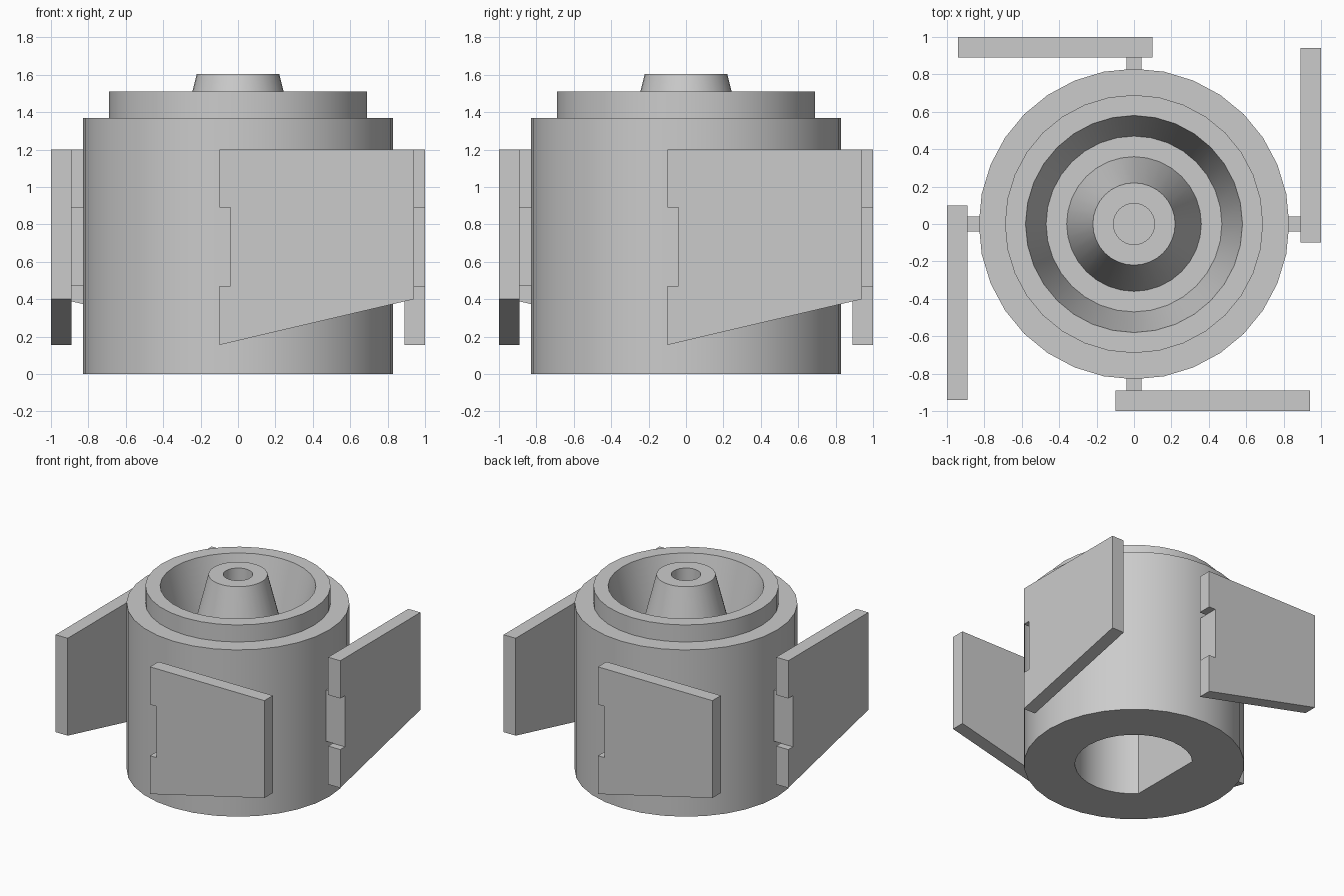
import bpy, math
from mathutils import Matrix

cube = bpy.data.objects.get("Cube")
if cube:
    bpy.data.objects.remove(cube, do_unlink=True)

GREY = (0.6, 0.6, 0.6, 1)
mat = bpy.data.materials.new("plain grey")
mat.use_nodes = True
mat.diffuse_color = GREY
mat.node_tree.nodes["Principled BSDF"].inputs["Base Color"].default_value = GREY

SEGMENTS = 32
BORE_FLAT = -0.31   # flat side of the D-shaped bore


def make(name, verts, faces):
    mesh = bpy.data.meshes.new(name)
    mesh.from_pydata(verts, [], faces)
    mesh.materials.append(mat)
    obj = bpy.data.objects.new(name, mesh)
    bpy.context.collection.objects.link(obj)
    return obj


def extrude_y(name, outline, y0, y1):
    """Closed plate from an x-z outline, thick along y."""
    n = len(outline)
    verts = [(x, y, z) for y in (y0, y1) for x, z in outline]
    faces = [tuple(range(n)), tuple(reversed(range(n, 2 * n)))]
    faces += [(i, i + n, (i + 1) % n + n, (i + 1) % n) for i in range(n)]
    return make(name, verts, faces)


# Body: stepped drum, dished top with hollow cone, D-shaped bore underneath
outer = [(0.11, 1.30), (0.11, 1.605), (0.22, 1.605), (0.36, 1.05), (0.47, 1.05),
         (0.58, 1.51), (0.69, 1.51), (0.69, 1.37), (0.83, 1.37), (0.83, 0)]
bore = [(0.445, 0), (0.445, 0.8)]
verts, faces = [], []
for r, z in outer + bore:
    for i in range(SEGMENTS):
        a = math.tau * i / SEGMENTS
        x, y = r * math.cos(a), r * math.sin(a)
        if (r, z) in bore:
            x = max(x, BORE_FLAT)
        verts.append((x, y, z))
rings = len(outer) + len(bore)
for k in range(rings - 1):
    for i in range(SEGMENTS):
        j = (i + 1) % SEGMENTS
        a, b = k * SEGMENTS, (k + 1) * SEGMENTS
        faces.append((a + i, b + i, b + j, a + j))
faces.append(tuple(range(SEGMENTS)))
faces.append(tuple(reversed(range((rings - 1) * SEGMENTS, rings * SEGMENTS))))
body = make("drum_body", verts, faces)

# Four vanes, each notched at its hinge edge and held by a small bracket
vane_outline = [(-0.10, 0.155), (0.94, 0.40), (0.94, 1.20), (-0.10, 1.20),
                (-0.10, 0.89), (-0.04, 0.89), (-0.04, 0.47), (-0.10, 0.47)]
bracket_outline = [(-0.04, 0.47), (0.04, 0.47), (0.04, 0.89), (-0.04, 0.89)]
for i, side in enumerate(("front", "left", "back", "right")):
    turn = Matrix.Rotation(math.pi / 2 * i, 4, "Z")
    extrude_y(side + "_vane", vane_outline, -1.0, -0.89).data.transform(turn)
    extrude_y(side + "_bracket", bracket_outline, -0.89, -0.82).data.transform(turn)

bpy.ops.object.select_all(action="DESELECT")
body.select_set(True)
bpy.context.view_layer.objects.active = body
bpy.ops.object.shade_smooth_by_angle(angle=math.radians(30))
